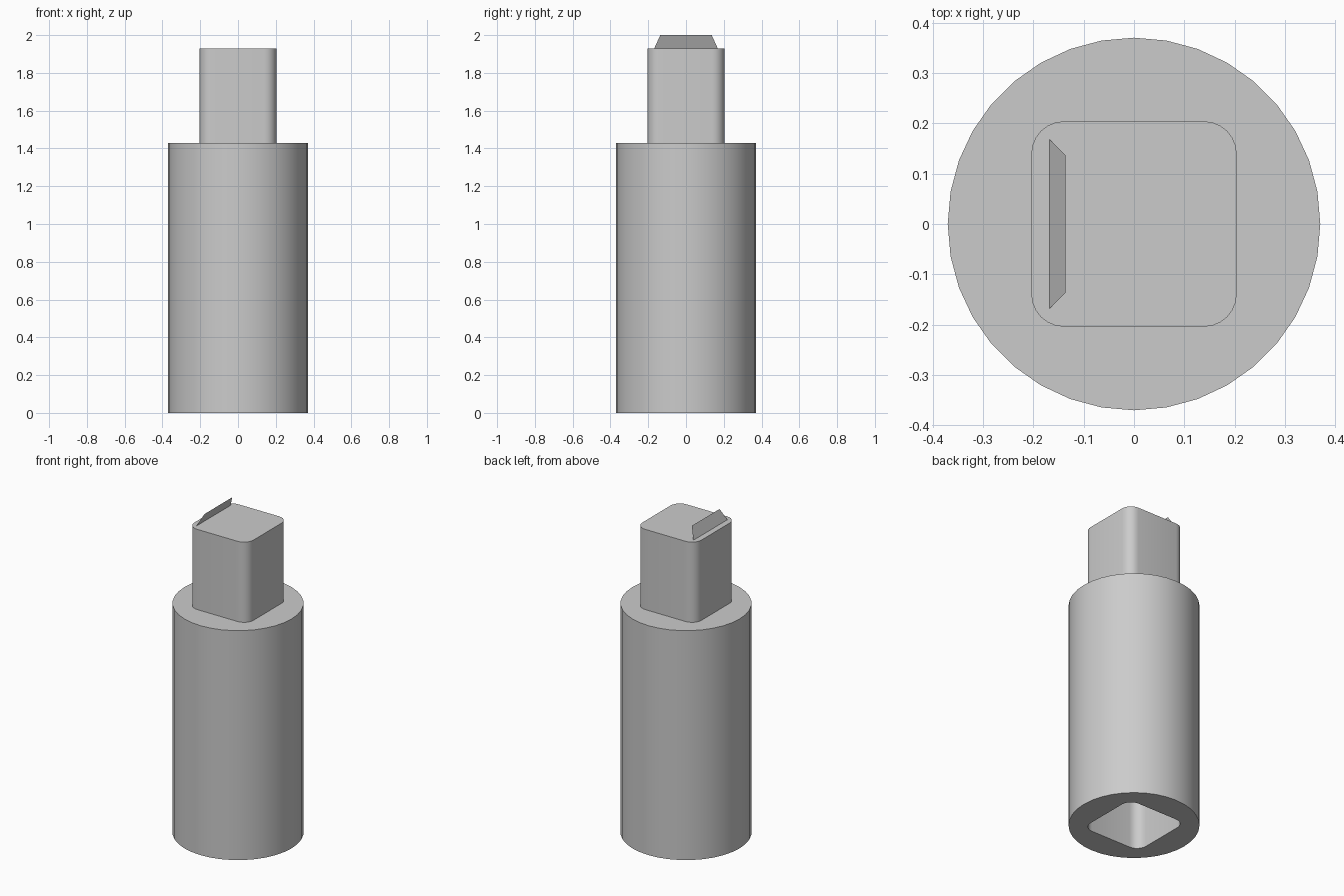
import bpy, bmesh
from math import cos, sin, radians

cube = bpy.data.objects.get("Cube")
if cube:
    bpy.data.objects.remove(cube, do_unlink=True)

RADIUS, HALF, CORNER = 0.37, 0.204, 0.065
SHOULDER, PEG_TOP, SOCKET = 1.43, 1.93, 0.5

steel = bpy.data.materials.new("steel_grey")
steel.use_nodes = True
GREY = (0.6, 0.6, 0.6, 1)
steel.diffuse_color = GREY
steel.node_tree.nodes["Principled BSDF"].inputs["Base Color"].default_value = GREY


def circle():
    return [(RADIUS * cos(radians(a)), RADIUS * sin(radians(a))) for a in range(0, 360, 10)]


def rounded_square():
    inner = HALF - CORNER
    pts = []
    for quarter in range(0, 360, 90):
        mid = radians(quarter + 45)
        cx = inner if cos(mid) > 0 else -inner
        cy = inner if sin(mid) > 0 else -inner
        for a in range(quarter, quarter + 91, 15):
            pts.append((cx + CORNER * cos(radians(a)), cy + CORNER * sin(radians(a))))
    return pts


def finish(bm, name):
    mesh = bpy.data.meshes.new(name)
    bm.to_mesh(mesh)
    bm.free()
    mesh.materials.append(steel)
    obj = bpy.data.objects.new(name, mesh)
    bpy.context.collection.objects.link(obj)
    return obj


def ring(bm, outline, z):
    verts = [bm.verts.new((x, y, z)) for x, y in outline]
    edges = [bm.edges.new((v, verts[i - 1])) for i, v in enumerate(verts)]
    return verts, edges


def wall(bm, low, high):
    a, b = low[0], high[0]
    for i in range(len(a)):
        bm.faces.new((a[i - 1], a[i], b[i], b[i - 1]))


# Body: round barrel, square drive peg above, square socket below
bm = bmesh.new()
barrel_low = ring(bm, circle(), 0)
barrel_high = ring(bm, circle(), SHOULDER)
peg_low = ring(bm, rounded_square(), SHOULDER)
peg_high = ring(bm, rounded_square(), PEG_TOP)
socket_low = ring(bm, rounded_square(), 0)
socket_high = ring(bm, rounded_square(), SOCKET)
wall(bm, barrel_low, barrel_high)
wall(bm, peg_low, peg_high)
wall(bm, socket_low, socket_high)
bm.faces.new(peg_high[0])
bm.faces.new(socket_high[0])
for outer, inner in ((barrel_low, socket_low), (barrel_high, peg_low)):
    bmesh.ops.triangle_fill(bm, edges=outer[1] + inner[1], use_beauty=True)
bmesh.ops.recalc_face_normals(bm, faces=bm.faces)
body = finish(bm, "socket_adapter_body")
bpy.ops.object.select_all(action="DESELECT")
body.select_set(True)
bpy.context.view_layer.objects.active = body
bpy.ops.object.shade_smooth_by_angle(angle=radians(30))

# Thin sloping fin on top of the peg
bm = bmesh.new()
low, high = 0.168, 0.136
bm.faces.new([bm.verts.new(p) for p in (
    (-low, low, PEG_TOP), (-low, -low, PEG_TOP), (-high, -high, 2), (-high, high, 2))])
finish(bm, "peg_fin")
